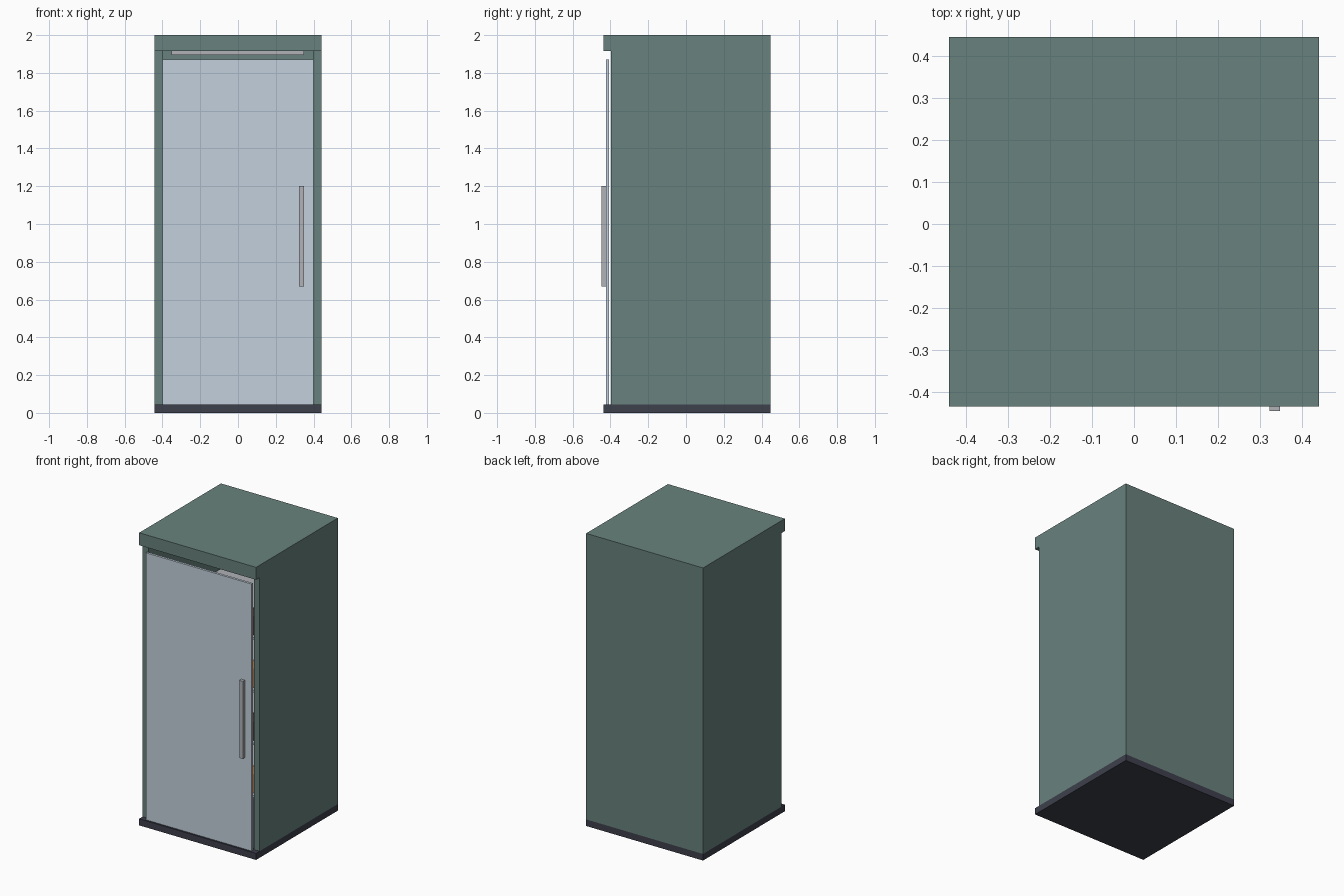
import bpy
import bmesh

cube = bpy.data.objects.get("Cube")
if cube:
    bpy.data.objects.remove(cube, do_unlink=True)


def material(name, r, g, b):
    m = bpy.data.materials.new(name)
    m.use_nodes = True
    m.diffuse_color = (r, g, b, 1)
    m.node_tree.nodes["Principled BSDF"].inputs["Base Color"].default_value = (r, g, b, 1)
    return m


green = material("green_paint", 0.138, 0.223, 0.205)
dark = material("dark_plinth", 0.047, 0.050, 0.072)
glass = material("pale_glass", 0.546, 0.631, 0.723)
metal = material("brushed_metal", 0.434, 0.445, 0.468)
orange = material("orange_bottle", 0.45, 0.17, 0.04)
brown = material("brown_bottle", 0.06, 0.03, 0.02)


def finish(name, bm, mat):
    mesh = bpy.data.meshes.new(name)
    bmesh.ops.recalc_face_normals(bm, faces=bm.faces)
    bm.to_mesh(mesh)
    bm.free()
    obj = bpy.data.objects.new(name, mesh)
    bpy.context.collection.objects.link(obj)
    mesh.materials.append(mat)
    return obj


def box(name, x, y, z, mat):
    """Box spanning the (low, high) pair given for each axis."""
    bm = bmesh.new()
    bmesh.ops.create_cube(bm, size=1)
    for v in bm.verts:
        v.co = [lo + (c + 0.5) * (hi - lo) for c, (lo, hi) in zip(v.co, (x, y, z))]
    return finish(name, bm, mat)


def bottle(name, x, y, z, mat, sides=12):
    """Bottle turned from a stack of profile rings."""
    bm = bmesh.new()
    rings = []
    for r, h in ((0.04, 0), (0.04, 0.13), (0.016, 0.18), (0.016, 0.22)):
        ring = bmesh.ops.create_circle(bm, segments=sides, radius=r)["verts"]
        for v in ring:
            v.co.z = h
        rings.append(ring)
    for a, b in zip(rings, rings[1:]):
        for i in range(sides):
            j = (i + 1) % sides
            bm.faces.new((a[i], a[j], b[j], b[i]))
    bm.faces.new(rings[0])
    bm.faces.new(rings[-1])
    obj = finish(name, bm, mat)
    obj.location = (x, y, z)
    return obj


W, INNER = 0.442, 0.40
FRONT, BACK, BODY = -0.436, 0.447, -0.398
BASE, ROOF = 0.045, 1.915

# Cabinet shell
box("plinth", (-W, W), (FRONT, BACK), (0, BASE), dark)
box("canopy", (-W, W), (FRONT, BACK), (ROOF, 2), green)
box("back_wall", (-INNER, INNER), (0.41, BACK), (BASE, ROOF), green)
for side, lo, hi in (("left", INNER, W), ("right", -W, -INNER)):
    box(side + "_wall", (lo, hi), (BODY, BACK), (BASE, ROOF), green)

# Door, handle and the light strip under the canopy
box("door", (-INNER, INNER), (-0.424, -0.408), (BASE, 1.87), glass)
box("door_handle", (0.323, 0.349), (-0.447, -0.424), (0.67, 1.20), metal)
box("light_strip", (-0.353, 0.35), (-0.32, -0.28), (1.895, ROOF), metal)

# Shelves with a row of bottles on each
for level, z in enumerate((0.38, 0.74, 1.10, 1.46)):
    box(f"shelf_{level + 1}", (-0.39, 0.39), (-0.34, 0.40), (z - 0.015, z), metal)
    for i in range(7):
        bottle(f"bottle_{level + 1}_{i + 1}", -0.33 + i * 0.11, -0.27, z,
               orange if level % 2 == 0 else brown)
